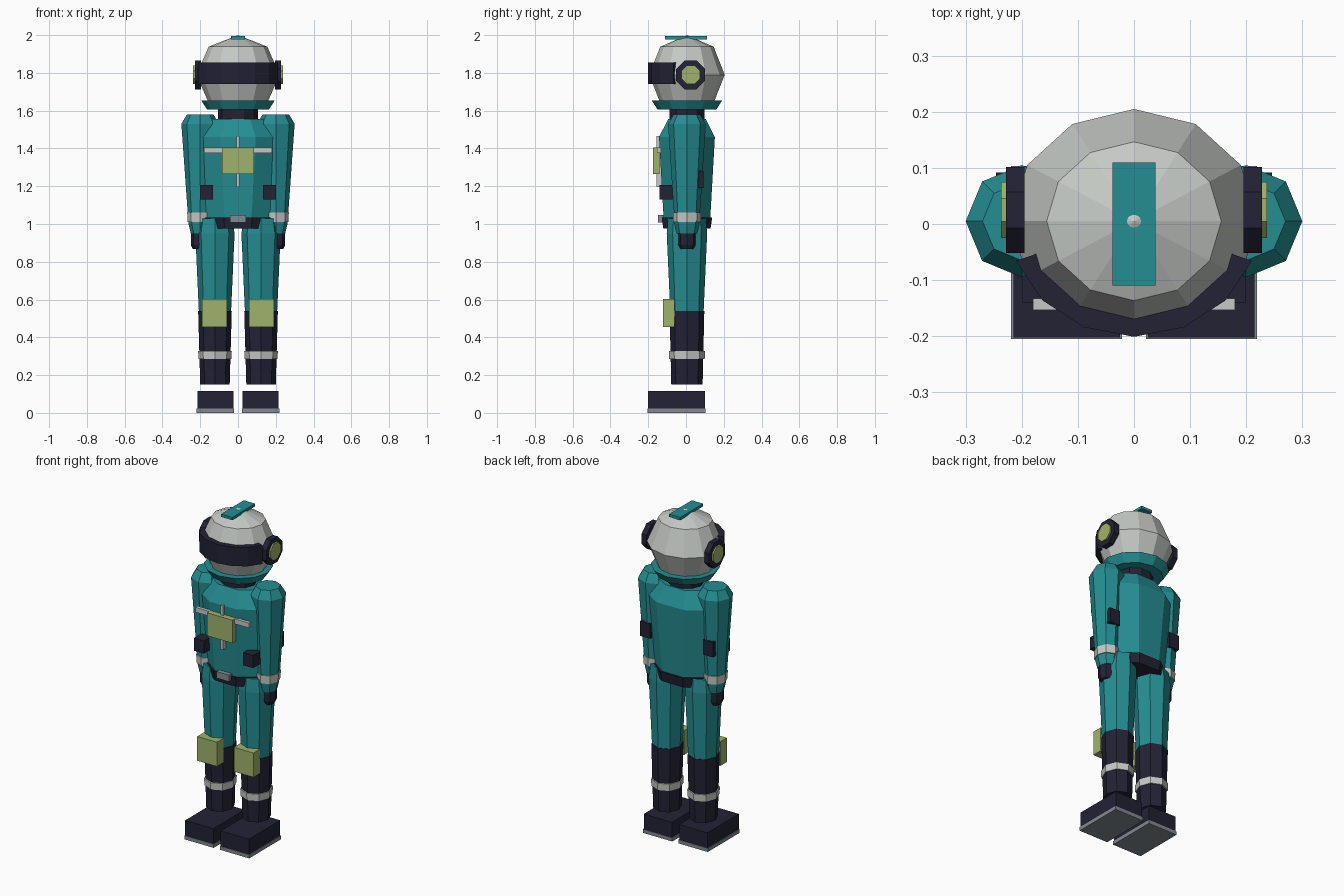
import bpy
import bmesh
from math import sin, cos, pi, radians
from mathutils import Matrix

cube = bpy.data.objects.get("Cube")
if cube:
    bpy.data.objects.remove(cube, do_unlink=True)


def material(name, color):
    m = bpy.data.materials.new(name)
    m.use_nodes = True
    m.diffuse_color = (*color, 1)
    bsdf = m.node_tree.nodes["Principled BSDF"]
    bsdf.inputs["Base Color"].default_value = (*color, 1)
    bsdf.inputs["Roughness"].default_value = 0.8
    return m


TEAL = material("teal fabric", (0.018, 0.27, 0.29))
DARK = material("dark navy", (0.016, 0.016, 0.036))
LIME = material("pale lime", (0.35, 0.45, 0.15))
PALE = material("pale grey", (0.56, 0.59, 0.56))
STEEL = material("steel grey", (0.22, 0.26, 0.29))
CY = 0.005  # depth centre of the body


def finish(name, bm, mat):
    bmesh.ops.recalc_face_normals(bm, faces=bm.faces)
    mesh = bpy.data.meshes.new(name)
    bm.to_mesh(mesh)
    bm.free()
    mesh.materials.append(mat)
    ob = bpy.data.objects.new(name, mesh)
    bpy.context.collection.objects.link(ob)
    return ob


def box(name, x, y, z, mat):
    """Box from (min, max) pairs."""
    bm = bmesh.new()
    bmesh.ops.create_cube(bm, size=1)
    for v in bm.verts:
        for i, (lo, hi) in enumerate((x, y, z)):
            v.co[i] = (lo + hi) / 2 + v.co[i] * (hi - lo)
    return finish(name, bm, mat)


def loft(name, rings, mat, sides=8, cx=0, flat=False):
    """Capped stack of polygon rings given as (z, x radius, y radius)."""
    bm = bmesh.new()
    turn = pi / sides if flat else 0
    loops = []
    for z, rx, ry in rings:
        angles = [turn + 2 * pi * k / sides for k in range(sides)]
        loops.append([bm.verts.new((cx + rx * cos(a), CY + ry * sin(a), z)) for a in angles])
    for low, high in zip(loops, loops[1:]):
        for k in range(sides):
            j = (k + 1) % sides
            bm.faces.new((low[k], low[j], high[j], high[k]))
    bm.faces.new(loops[0])
    bm.faces.new(loops[-1])
    return finish(name, bm, mat)


def disc(name, x0, x1, radius, mat):
    """Octagonal disc facing sideways at ear height."""
    bm = bmesh.new()
    bmesh.ops.create_cone(bm, cap_ends=True, segments=8, radius1=radius, radius2=radius,
                          depth=abs(x1 - x0), matrix=Matrix.Rotation(pi / 8, 4, "Z"))
    bm.transform(Matrix.Translation(((x0 + x1) / 2, 0.025, 1.79)) @ Matrix.Rotation(pi / 2, 4, "Y"))
    return finish(name, bm, mat)


# Helmet shell
bm = bmesh.new()
bmesh.ops.create_uvsphere(bm, u_segments=12, v_segments=4, radius=1)
bm.transform(Matrix.Translation((0, CY, 1.79)) @ Matrix.Diagonal((0.22, 0.2, 0.21, 1)))
finish("helmet", bm, PALE)
box("helmet_crest", (-0.038, 0.038), (-0.11, 0.11), (1.978, 1.995), TEAL)

# Visor band curving round the front of the helmet
bm = bmesh.new()
previous = None
for k in range(7):
    a = radians(-160 + k * 140 / 6)
    section = [bm.verts.new((s * 0.224 * cos(a), CY + s * 0.206 * sin(a), z))
               for s, z in ((1, 1.74), (1, 1.855), (0.82, 1.855), (0.82, 1.74))]
    if previous:
        for i in range(4):
            j = (i + 1) % 4
            bm.faces.new((previous[i], previous[j], section[j], section[i]))
    else:
        bm.faces.new(section)
    previous = section
bm.faces.new(previous)
finish("visor", bm, DARK)

# Neck, torso and belt
loft("collar", [(1.605, 0.163, 0.155), (1.655, 0.195, 0.187)], TEAL, sides=12)
loft("neck", [(1.53, 0.105, 0.097), (1.62, 0.105, 0.097)], DARK, sides=10)
loft("torso", [(1.02, 0.185, 0.133), (1.46, 0.245, 0.16), (1.555, 0.17, 0.108)], TEAL, flat=True)
loft("belt", [(0.975, 0.185, 0.135), (1.035, 0.195, 0.145)], DARK, flat=True)
box("belt_buckle", (-0.042, 0.042), (-0.147, -0.12), (1.008, 1.048), STEEL)

# Chest straps and pack
box("chest_strap", (-0.18, 0.18), (-0.153, -0.133), (1.375, 1.405), PALE)
box("chest_strap_upright", (-0.008, 0.008), (-0.155, -0.125), (1.195, 1.465), PALE)
box("chest_pack", (-0.085, 0.085), (-0.175, -0.14), (1.265, 1.405), LIME)

# Paired parts
for side, s in (("left", 1), ("right", -1)):
    def span(a, b):
        return tuple(sorted((s * a, s * b)))

    disc(side + "_ear_ring", s * 0.195, s * 0.228, 0.083, DARK)
    disc(side + "_ear_pad", s * 0.22, s * 0.237, 0.054, LIME)

    ax = s * 0.2
    loft(side + "_arm", [(0.95, 0.05, 0.055), (1.0, 0.062, 0.065),
                         (1.53, 0.1, 0.1), (1.58, 0.07, 0.07)], TEAL, cx=ax)
    loft(side + "_cuff_band", [(1.01, 0.067, 0.073), (1.06, 0.069, 0.075)], PALE, cx=ax)
    loft(side + "_hand", [(0.868, 0.04, 0.037), (0.89, 0.05, 0.048),
                          (0.96, 0.05, 0.048)], DARK, cx=ax)
    box(side + "_hip_pouch", span(0.132, 0.2), (-0.14, -0.06), (1.13, 1.207), DARK)
    box(side + "_arm_pouch", span(0.178, 0.246), (0.04, 0.092), (1.19, 1.28), DARK)

    lx = s * 0.122
    loft(side + "_leg", [(0.53, 0.085, 0.088), (0.95, 0.104, 0.107),
                         (1.03, 0.09, 0.1)], TEAL, cx=lx)
    loft(side + "_boot_shaft", [(0.15, 0.078, 0.083), (0.54, 0.089, 0.092)], DARK, cx=lx)
    loft(side + "_shin_band", [(0.285, 0.087, 0.094), (0.327, 0.089, 0.096)], PALE, cx=lx)
    box(side + "_knee_pad", span(0.057, 0.19), (-0.122, -0.06), (0.455, 0.603), LIME)
    box(side + "_foot", span(0.025, 0.215), (-0.202, 0.1), (0.02, 0.115), DARK)
    box(side + "_sole", span(0.021, 0.219), (-0.205, 0.103), (0, 0.022), STEEL)
